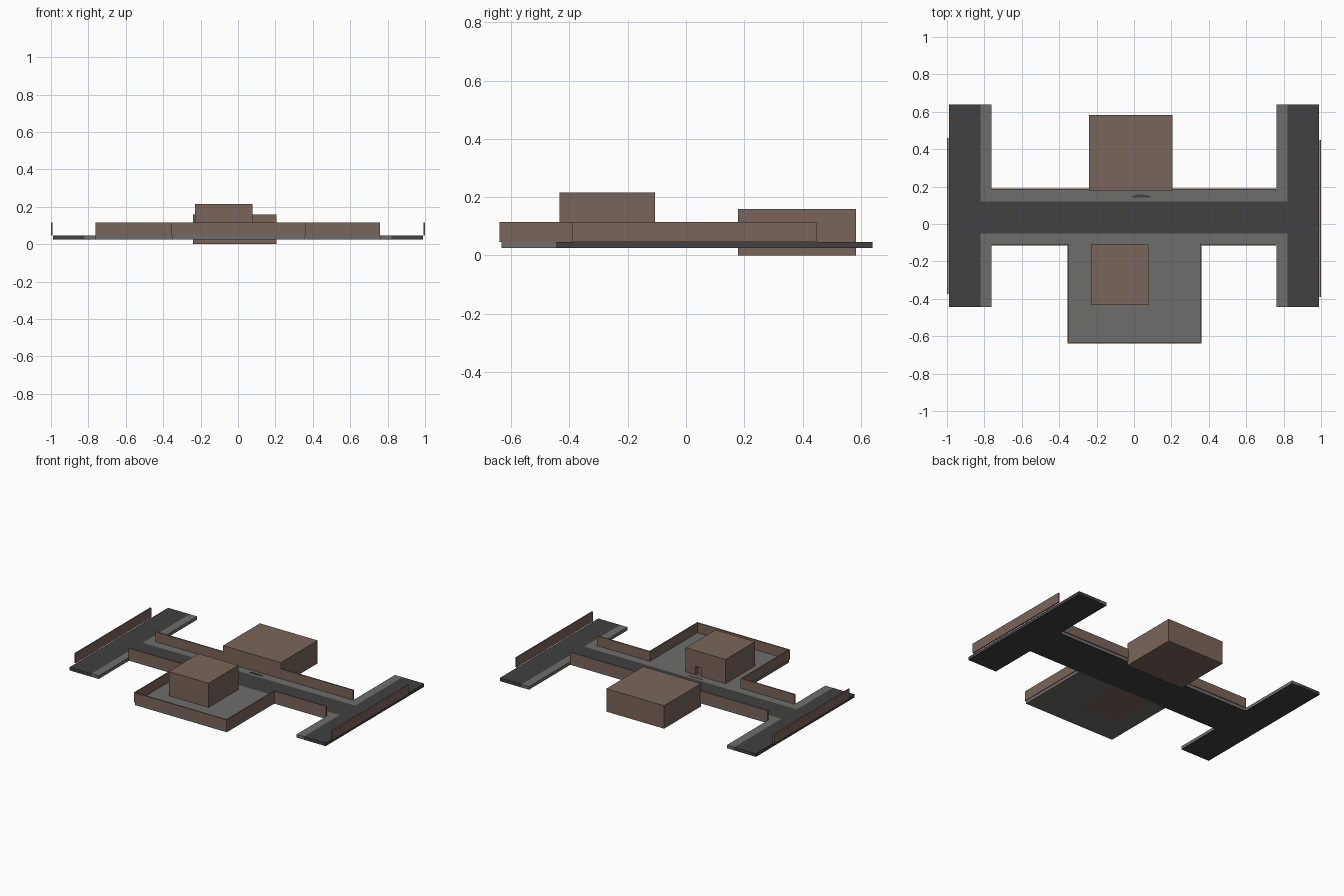
import bpy, bmesh, math

if "Cube" in bpy.data.objects:
    bpy.data.objects.remove(bpy.data.objects["Cube"])


def material(name, rgb):
    m = bpy.data.materials.new(name)
    m.diffuse_color = (*rgb, 1)
    m.use_nodes = True
    m.node_tree.nodes["Principled BSDF"].inputs["Base Color"].default_value = m.diffuse_color
    return m


ASPHALT = material("asphalt", (0.052, 0.052, 0.053))
PAVING = material("paving", (0.155, 0.155, 0.145))
BRICK = material("brick", (0.195, 0.130, 0.102))


def finish(name, bm, mat):
    me = bpy.data.meshes.new(name)
    bmesh.ops.recalc_face_normals(bm, faces=bm.faces)
    bm.to_mesh(me)
    bm.free()
    me.materials.append(mat)
    ob = bpy.data.objects.new(name, me)
    bpy.context.collection.objects.link(ob)
    return ob


def slab(name, outline, z0, z1, mat):
    """Extrude a flat outline from z0 to z1."""
    bm = bmesh.new()
    face = bm.faces.new([bm.verts.new((x, y, z0)) for x, y in outline])
    ext = bmesh.ops.extrude_face_region(bm, geom=[face])["geom"]
    bmesh.ops.translate(bm, vec=(0, 0, z1 - z0),
                        verts=[v for v in ext if isinstance(v, bmesh.types.BMVert)])
    return finish(name, bm, mat)


def box(name, x0, x1, y0, y1, z0, z1, mat):
    return slab(name, [(x0, y0), (x1, y0), (x1, y1), (x0, y1)], z0, z1, mat)


def h_outline(bar, out, y_low, y_high, end_low=-0.445, end_high=0.64):
    """H-shaped street plan: two side bars joined by a cross street."""
    return [(-out, end_low), (-bar, end_low), (-bar, y_low), (bar, y_low),
            (bar, end_low), (out, end_low), (out, end_high), (bar, end_high),
            (bar, y_high), (-bar, y_high), (-bar, end_high), (-out, end_high)]


BASE, GROUND, TOP = 0.027, 0.047, 0.115

# Street: thin bed under everything, then the asphalt strip
slab("street_bed", h_outline(0.763, 0.988, -0.11, 0.185), 0.025, BASE, ASPHALT)
slab("street", h_outline(0.82, 0.988, -0.05, 0.12), BASE, GROUND, ASPHALT)

# Sidewalks: U-shaped strips on either side of the cross street
for name, inner, edge, end in (("back_sidewalk", 0.12, 0.185, 0.64),
                               ("front_sidewalk", -0.05, -0.11, -0.445)):
    slab(name, [(-0.82, inner), (0.82, inner), (0.82, end), (0.763, end),
                (0.763, edge), (-0.763, edge), (-0.763, end), (-0.82, end)],
         BASE, GROUND, PAVING)

# Courtyard floor
box("courtyard", -0.35, 0.357, -0.633, -0.11, 0.025, GROUND, PAVING)

# Walls
T = 0.008
box("back_wall", -0.763, 0.76, 0.181, 0.19, GROUND, TOP, BRICK)
box("front_wall_left", -0.763, -0.355, -0.115, -0.107, GROUND, TOP, BRICK)
box("front_wall_right", 0.361, 0.76, -0.115, -0.107, GROUND, TOP, BRICK)
slab("courtyard_wall",
     [(-0.355, -0.107), (-0.355, -0.64), (0.361, -0.64), (0.361, -0.107),
      (0.361 - T, -0.107), (0.361 - T, -0.64 + T),
      (-0.355 + T, -0.64 + T), (-0.355 + T, -0.107)], GROUND, TOP, BRICK)
box("left_outer_wall", -1.0, -0.991, -0.375, 0.46, GROUND, TOP, BRICK)
box("right_outer_wall", 0.991, 1.0, -0.39, 0.45, GROUND, TOP, BRICK)

# Buildings
box("back_building", -0.24, 0.205, 0.179, 0.584, 0.0, 0.16, BRICK)
house = box("courtyard_building", -0.23, 0.077, -0.434, -0.107, 0.0248, 0.216, BRICK)

# Doorway recess in the courtyard building
cutter = box("doorway_cutter", -0.04, 0.0, -0.13, -0.09, GROUND + 0.001, 0.105, BRICK)
cutter.hide_render = True
cutter.hide_viewport = True
mod = house.modifiers.new("doorway", 'BOOLEAN')
mod.object = cutter
mod.operation = 'DIFFERENCE'
mod.solver = 'EXACT'

# Low curved steps on the sidewalks
for name, cx, y, depth, mat in (("back_step", 0.04, 0.143, 0.015, ASPHALT),
                                ("front_step", -0.025, -0.071, -0.016, PAVING)):
    arc = [(cx + 0.052 * math.cos(math.pi * i / 10),
            y + depth * math.sin(math.pi * i / 10)) for i in range(11)]
    slab(name, arc, GROUND, GROUND + 0.003, mat)
